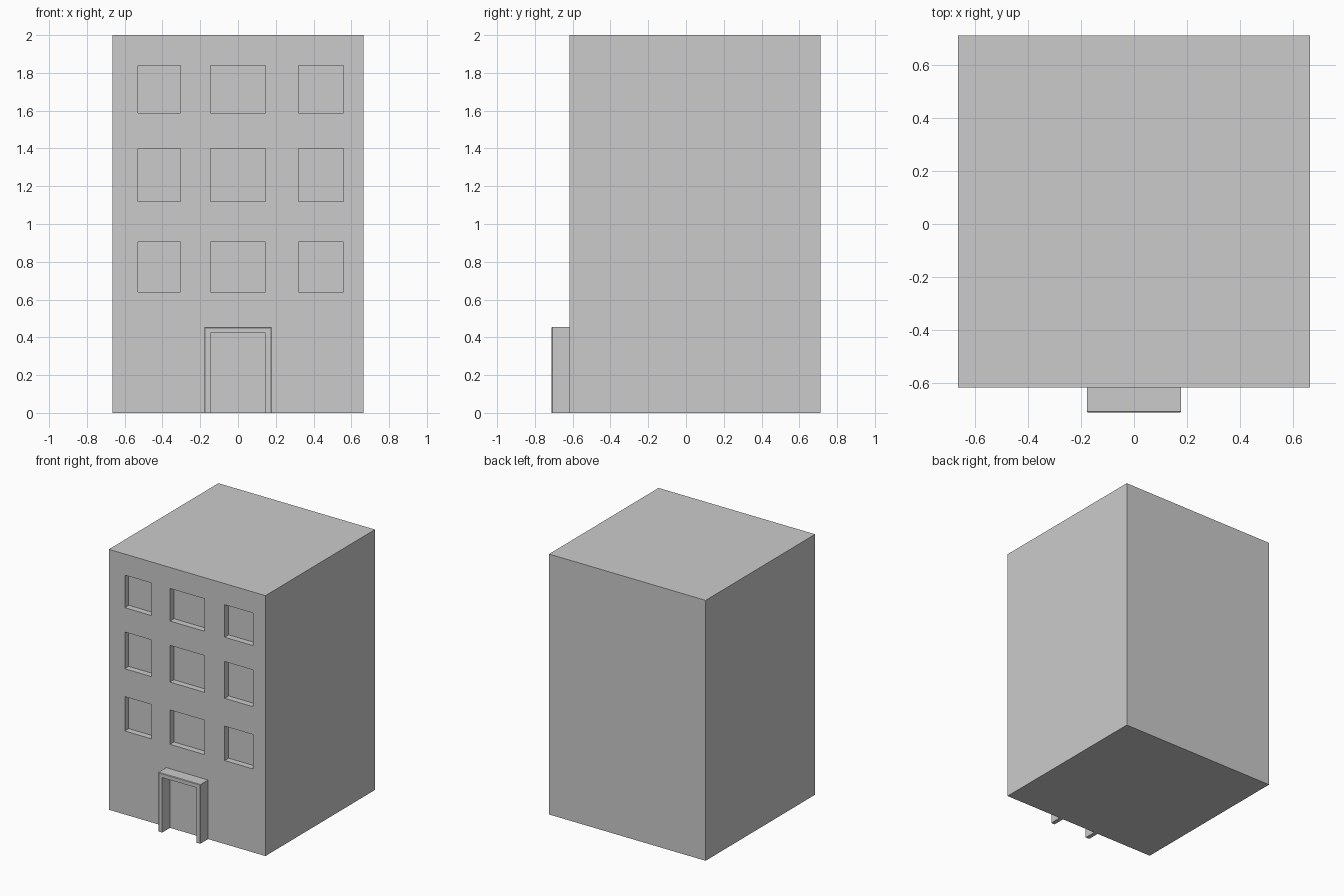
import bpy, bmesh

if "Cube" in bpy.data.objects:
    bpy.data.objects.remove(bpy.data.objects["Cube"])

FRONT, BACK, HALF, TOP = -0.617, 0.712, 0.665, 2.0
RECESS = 0.048


def add_box(bm, x, y, z):
    """Add a box spanning the given (min, max) ranges."""
    verts = bmesh.ops.create_cube(bm, size=1)["verts"]
    for v in verts:
        v.co = [r[0] if c < 0 else r[1] for c, r in zip(v.co, (x, y, z))]


def make_object(name, bm):
    bmesh.ops.recalc_face_normals(bm, faces=bm.faces[:])
    mesh = bpy.data.meshes.new(name)
    bm.to_mesh(mesh)
    bm.free()
    obj = bpy.data.objects.new(name, mesh)
    bpy.context.collection.objects.link(obj)
    return obj


# Main block
bm = bmesh.new()
add_box(bm, (-HALF, HALF), (FRONT, BACK), (0, TOP))
building = make_object("building", bm)

# Recessed windows, three columns by three floors
columns = [(-0.53, -0.304), (-0.146, 0.146), (0.319, 0.558)]
floors = [(0.641, 0.905), (1.119, 1.401), (1.588, 1.838)]
bm = bmesh.new()
for col in columns:
    for floor in floors:
        add_box(bm, col, (FRONT - 0.1, FRONT + RECESS), floor)
cutter = make_object("window_cutter", bm)
cutter.hide_render = True

cut = building.modifiers.new("windows", "BOOLEAN")
cut.operation = "DIFFERENCE"
cut.solver = "EXACT"
cut.object = cutter
bpy.context.view_layer.objects.active = building
bpy.ops.object.modifier_apply(modifier=cut.name)
bpy.data.objects.remove(cutter)

# Door surround: an upside-down U profile pulled out from the wall
outer_x, inner_x, outer_z, inner_z = 0.178, 0.146, 0.454, 0.422
profile = [(-outer_x, 0), (-outer_x, outer_z), (outer_x, outer_z), (outer_x, 0),
           (inner_x, 0), (inner_x, inner_z), (-inner_x, inner_z), (-inner_x, 0)]
bm = bmesh.new()
face = bm.faces.new([bm.verts.new((x, FRONT, z)) for x, z in profile])
pulled = bmesh.ops.extrude_face_region(bm, geom=[face], use_keep_orig=True)["geom"]
for v in pulled:
    if isinstance(v, bmesh.types.BMVert):
        v.co.y = -0.712

# Slightly eased outer front edges
rim = [e for e in bm.edges
       if all(v.co.y < -0.71 and abs(v.co.x) > 0.17 for v in e.verts)]
bmesh.ops.bevel(bm, geom=rim, offset=0.004, segments=1, affect="EDGES")
make_object("door_surround", bm)
